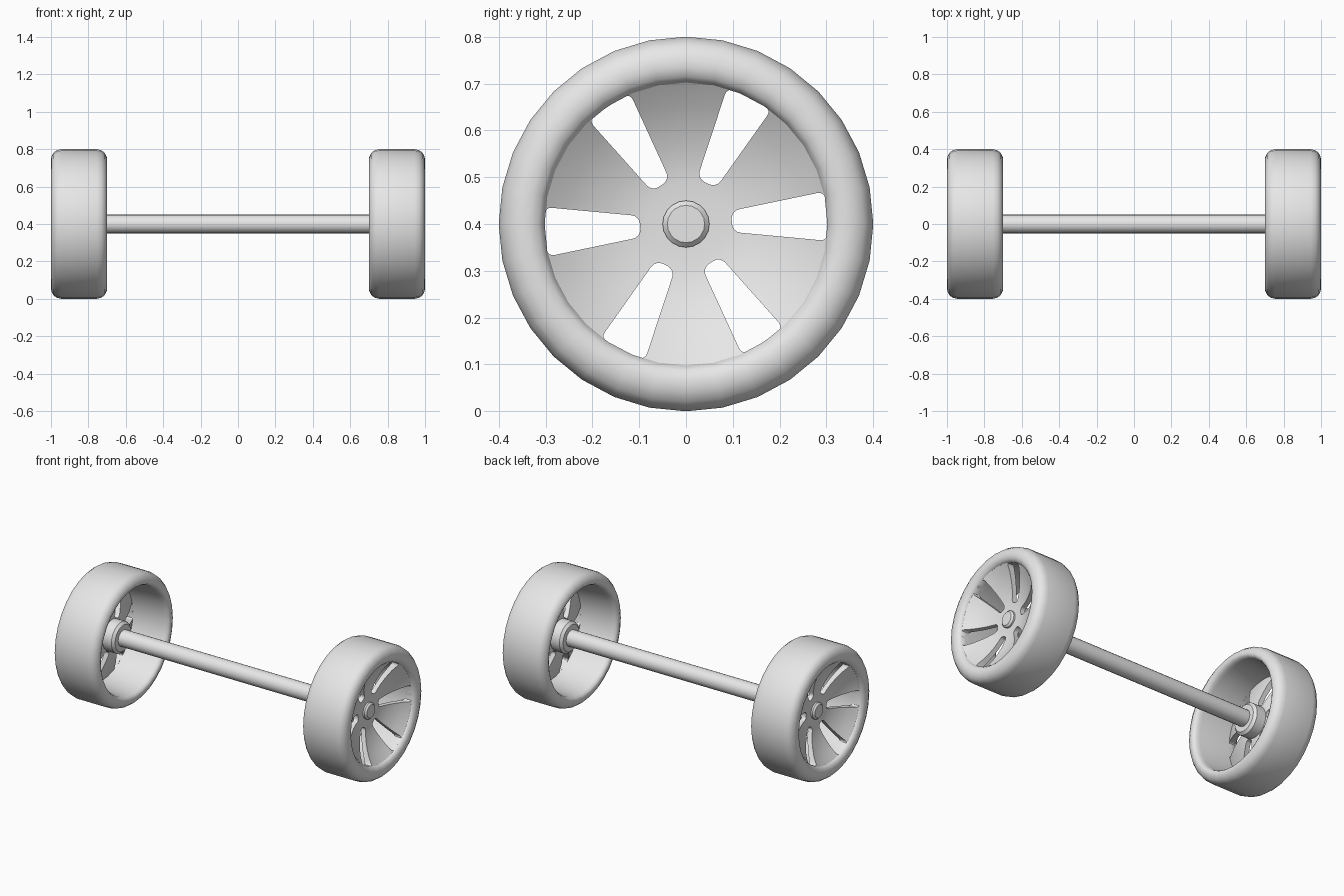
import bpy, bmesh, math
from mathutils import Vector, Matrix

cube = bpy.data.objects.get("Cube")
if cube:
    bpy.data.objects.remove(cube, do_unlink=True)

AXIS_Z = 0.4
SPOKES = 6

grey = bpy.data.materials.new("light_grey")
grey.use_nodes = True
grey.diffuse_color = (0.8, 0.8, 0.8, 1)
bsdf = next(n for n in grey.node_tree.nodes if n.type == 'BSDF_PRINCIPLED')
bsdf.inputs["Base Color"].default_value = (0.8, 0.8, 0.8, 1)


def finish(bm, name):
    """Turn a bmesh into an object centred on the axle line."""
    bmesh.ops.remove_doubles(bm, verts=bm.verts, dist=1e-5)
    bmesh.ops.recalc_face_normals(bm, faces=bm.faces)
    mesh = bpy.data.meshes.new(name)
    bm.to_mesh(mesh)
    bm.free()
    mesh.materials.append(grey)
    obj = bpy.data.objects.new(name, mesh)
    obj.location.z = AXIS_Z
    bpy.context.collection.objects.link(obj)
    return obj


def select(obj):
    bpy.ops.object.select_all(action='DESELECT')
    obj.select_set(True)
    bpy.context.view_layer.objects.active = obj


def smooth(obj, angle=35):
    select(obj)
    bpy.ops.object.shade_smooth_by_angle(angle=math.radians(angle))


def lathe(name, profile, side=1, steps=32):
    """Spin a closed (x, radius) loop around the axle."""
    bm = bmesh.new()
    verts = [bm.verts.new((side * x, 0, r)) for x, r in profile]
    edges = [bm.edges.new((a, b)) for a, b in zip(verts, verts[1:] + verts[:1])]
    bmesh.ops.spin(bm, geom=verts + edges, cent=(0, 0, 0), axis=(1, 0, 0),
                   angle=math.tau, steps=steps)
    return finish(bm, name)


def window_cutter(side):
    """Six rounded wedges that pierce the dish between the spokes."""
    bm = bmesh.new()
    for k in range(SPOKES):
        turn = Matrix.Rotation(math.radians(3.2) + k * math.tau / SPOKES, 4, 'X')
        part = bmesh.new()
        corners = [(0.098, -0.0225), (0.301, -0.053), (0.301, 0.053), (0.098, 0.0225)]
        face = part.faces.new([part.verts.new((side * 0.75, u, v)) for u, v in corners])
        bmesh.ops.bevel(part, geom=list(part.verts), offset=0.017, segments=4,
                        profile=0.5, affect='VERTICES')
        grown = bmesh.ops.extrude_face_region(part, geom=list(part.faces))
        tips = [g for g in grown["geom"] if isinstance(g, bmesh.types.BMVert)]
        bmesh.ops.translate(part, verts=tips, vec=Vector((side * 0.4, 0, 0)))
        part.transform(turn)
        temp = bpy.data.meshes.new("window_part")
        part.to_mesh(temp)
        part.free()
        bm.from_mesh(temp)
        bpy.data.meshes.remove(temp)
    cutter = finish(bm, "window_cutter")
    cutter.hide_render = True
    return cutter


# Profiles as (x, radius)
TIRE = [(0.945, 0.302), (0.978, 0.302), (0.993, 0.315), (1.0, 0.335), (0.998, 0.358),
        (0.988, 0.38), (0.97, 0.394), (0.945, 0.4), (0.755, 0.4), (0.73, 0.394),
        (0.712, 0.38), (0.702, 0.36), (0.7, 0.345), (0.706, 0.333), (0.72, 0.325),
        (0.74, 0.322)]
DISH = [(0.89, 0.03), (0.89, 0.09), (0.896, 0.13), (0.907, 0.17), (0.923, 0.21),
        (0.945, 0.255), (0.978, 0.303), (0.97, 0.32), (0.94, 0.32), (0.915, 0.27),
        (0.893, 0.22), (0.877, 0.17), (0.866, 0.13), (0.86, 0.09), (0.86, 0.03)]
COLLAR = [(0.87, 0.03), (0.87, 0.095), (0.8, 0.095), (0.785, 0.08), (0.785, 0.03)]

for side, label in ((1, "left"), (-1, "right")):
    # Tire with rounded shoulders and open back
    smooth(lathe(label + "_tire", TIRE, side), 45)

    # Bowl-shaped spoke disc
    disc = lathe(label + "_spoke_disc", DISH, side)
    cutter = window_cutter(side)
    select(disc)
    cut = disc.modifiers.new("windows", 'BOOLEAN')
    cut.operation = 'DIFFERENCE'
    cut.solver = 'EXACT'
    cut.object = cutter
    bpy.ops.object.modifier_apply(modifier=cut.name)
    bpy.data.objects.remove(cutter, do_unlink=True)
    smooth(disc)

    # Collar on the inner side of the hub
    smooth(lathe(label + "_hub_collar", COLLAR, side))

# Axle with chamfered ends
bm = bmesh.new()
bmesh.ops.create_cone(bm, cap_ends=True, segments=20, radius1=0.05, radius2=0.05, depth=1.82,
                      matrix=Matrix.Rotation(math.pi / 2, 4, 'Y'))
rims = [e for e in bm.edges if abs(e.verts[0].co.x - e.verts[1].co.x) < 0.01]
bmesh.ops.bevel(bm, geom=rims, offset=0.01, segments=1, affect='EDGES')
smooth(finish(bm, "axle"))
